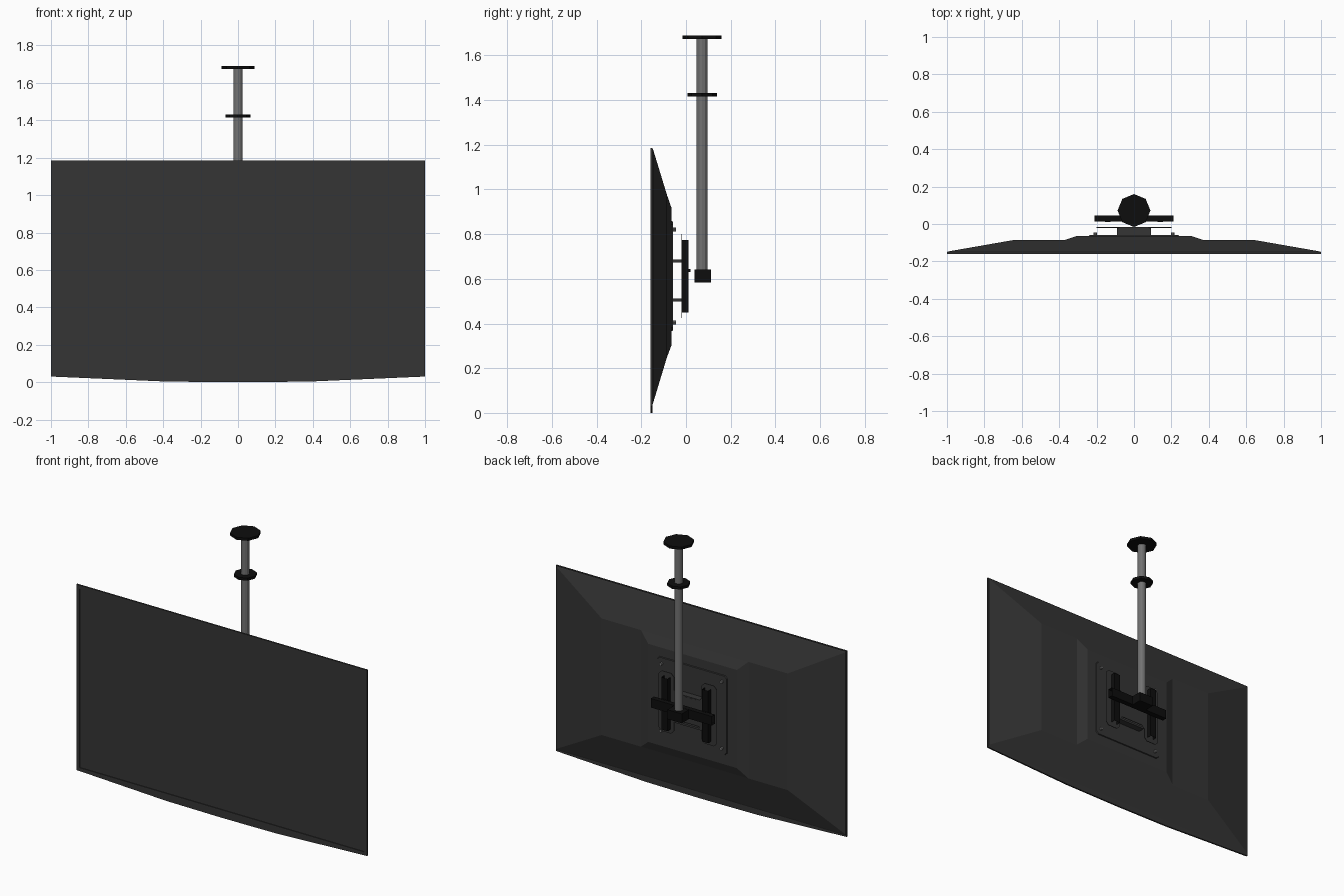
import bpy, bmesh, math

if "Cube" in bpy.data.objects:
    bpy.data.objects.remove(bpy.data.objects["Cube"])


def material(name, v):
    m = bpy.data.materials.new(name)
    m.diffuse_color = (v, v, v, 1)
    m.use_nodes = True
    m.node_tree.nodes["Principled BSDF"].inputs["Base Color"].default_value = m.diffuse_color
    return m


CASE = material("charcoal plastic", 0.036)
BLACK = material("black metal", 0.004)
GREY = material("grey pole metal", 0.17)


def finish(name, bm, mat, normals=True):
    if normals:
        bmesh.ops.recalc_face_normals(bm, faces=bm.faces)
    me = bpy.data.meshes.new(name)
    bm.to_mesh(me)
    bm.free()
    me.materials.append(mat)
    ob = bpy.data.objects.new(name, me)
    bpy.context.collection.objects.link(ob)
    return ob


def loft(name, rings, mat):
    """Bridge rings of (x, z) points, each at its own y, and cap both ends."""
    bm = bmesh.new()
    loops = [[bm.verts.new((x, y, z)) for x, z in pts] for y, pts in rings]
    n = len(loops[0])
    for a, b in zip(loops, loops[1:]):
        for i in range(n):
            j = (i + 1) % n
            bm.faces.new((a[i], a[j], b[j], b[i]))
    bm.faces.new(loops[0])
    bm.faces.new(loops[-1])
    return finish(name, bm, mat)


def rect(hx, z0, z1):
    return [(-hx, z0), (hx, z0), (hx, z1), (-hx, z1)]


def chamfered(hx, z0, z1, c):
    return [(-hx + c, z0), (hx - c, z0), (hx, z0 + c), (hx, z1 - c),
            (hx - c, z1), (-hx + c, z1), (-hx, z1 - c), (-hx, z0 + c)]


def box(name, x, y, z, mat, open_axis=None):
    """Box from ranges; with open_axis its two end faces are left out (thin tube)."""
    bm = bmesh.new()
    bmesh.ops.create_cube(bm, size=1)
    for v in bm.verts:
        v.co = [(r[0] + r[1]) / 2 + c * (r[1] - r[0]) for r, c in zip((x, y, z), v.co)]
    if open_axis is not None:
        bm.normal_update()
        ends = [f for f in bm.faces if abs(f.normal[open_axis]) > 0.9]
        bmesh.ops.delete(bm, geom=ends, context='FACES_ONLY')
    return finish(name, bm, mat, open_axis is None)


def cylinder(name, loc, r, depth, sides, mat, rot=(0, 0, 0)):
    bm = bmesh.new()
    bmesh.ops.create_cone(bm, cap_ends=True, segments=sides, radius1=r, radius2=r, depth=depth)
    ob = finish(name, bm, mat)
    ob.location, ob.rotation_euler = loc, rot
    return ob


# Thin front slab with curved chin and recessed screen
outer = [(-1, .03), (-.38, .003), (0, 0), (.38, .003), (1, .03), (1, 1.185), (-1, 1.185)]
inner = [(-.978, .05), (-.38, .05), (0, .05), (.38, .05), (.978, .05), (.978, 1.163), (-.978, 1.163)]
loft("screen_slab", [(-.15, outer), (-.16, outer), (-.16, inner), (-.156, inner)], CASE)

# Tapered rear shell with raised centre
loft("rear_shell", [(-.151, rect(.998, .035, 1.183)), (-.147, rect(.995, .045, 1.178)),
                    (-.085, rect(.64, .25, .975)), (-.085, rect(.37, .25, .975)),
                    (-.064, rect(.305, .305, .915))], CASE)
loft("rear_panel", [(-.066, chamfered(.242, .365, .86, .015)),
                    (-.059, chamfered(.238, .369, .856, .015))], CASE)

# Screws at the panel corners
for sx in (-1, 1):
    for z in (.405, .82):
        cylinder("panel_screw", (sx * .208, -.055, z), .009, .02, 8, GREY, (math.pi / 2, 0, 0))

# H-shaped adapter plate with notch flanges
c = .02
right = [(.075, .52), (.095, .50), (.095, .445), (.115, .425), (.18, .425), (.20, .445),
         (.20, .78), (.18, .80), (.115, .80), (.095, .78), (.095, .70), (.075, .68)]
h_shape = right + [(-x, z) for x, z in reversed(right)]
loft("adapter_plate", [(-.021, h_shape), (-.017, h_shape)], CASE)
for z in (.505, .68):
    box("notch_flange", (-.09, .09), (-.062, -.018), (z - .006, z + .006), CASE)

# Open-ended vertical rails, hook tabs and crossbar
for sx in (-1, 1):
    box("vertical_rail", (sx * .14 - .021, sx * .14 + .021), (-.018, .012), (.45, .775), BLACK, 2)
    box("rail_hook", (sx * .14 - .015, sx * .14 + .015), (.01, .02), (.63, .643), BLACK)
box("crossbar", (-.21, .21), (.014, .046), (.586, .642), BLACK, 0)

# Pole socket, pole, collar and ceiling flange
PY = .072
box("pole_socket", (-.05, .05), (.038, .113), (.583, .641), BLACK)
cylinder("pole", (0, PY, 1.155), .025, 1.05, 12, GREY)
cylinder("pole_collar", (0, PY, 1.424), .066, .016, 8, BLACK)
cylinder("ceiling_flange", (0, PY, 1.682), .088, .016, 8, BLACK)
